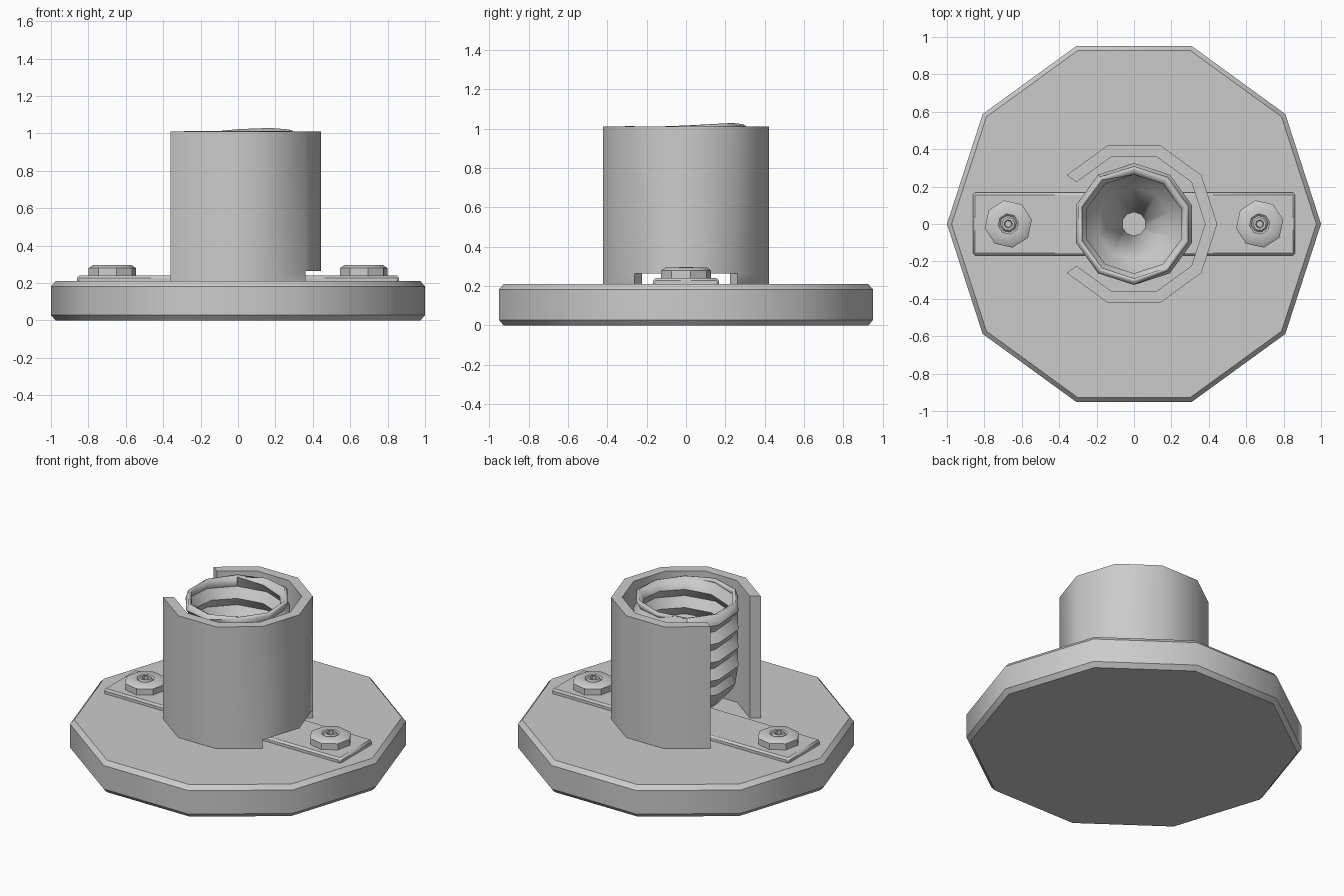
import bpy, bmesh
from math import sin, cos, pi, radians

if "Cube" in bpy.data.objects:
    bpy.data.objects.remove(bpy.data.objects["Cube"])


def finish(name, bm, bevel=0.0, thickness=0.0):
    bmesh.ops.remove_doubles(bm, verts=bm.verts, dist=0.0005)
    bmesh.ops.recalc_face_normals(bm, faces=bm.faces)
    mesh = bpy.data.meshes.new(name)
    bm.to_mesh(mesh)
    bm.free()
    obj = bpy.data.objects.new(name, mesh)
    bpy.context.collection.objects.link(obj)
    if bevel:
        mod = obj.modifiers.new("bevel", 'BEVEL')
        mod.width, mod.segments = bevel, 1
        mod.limit_method, mod.angle_limit = 'ANGLE', radians(60)
    if thickness:
        mod = obj.modifiers.new("wall", 'SOLIDIFY')
        mod.thickness, mod.offset = thickness, 0
    bpy.ops.object.select_all(action='DESELECT')
    obj.select_set(True)
    bpy.context.view_layer.objects.active = obj
    bpy.ops.object.shade_smooth_by_angle(angle=radians(40))
    return obj


def lathe(name, profile, sides, centre=(0, 0), turn=0.0):
    """Closed solid of revolution; profile runs bottom to top."""
    bm = bmesh.new()
    rings = []
    for r, z in profile:
        rings.append([bm.verts.new((centre[0] + r * cos(turn + 2 * pi * j / sides),
                                    centre[1] + r * sin(turn + 2 * pi * j / sides), z))
                      for j in range(sides)])
    for a, b in zip(rings, rings[1:]):
        for j in range(sides):
            k = (j + 1) % sides
            bm.faces.new((a[j], a[k], b[k], b[j]))
    bm.faces.new(rings[0][::-1])
    bm.faces.new(rings[-1])
    return finish(name, bm)


# Ten-sided base plate with chamfered rims
lathe("base_plate", [(0.975, 0), (1, 0.028), (1, 0.182), (0.975, 0.21)], 10)

# Mounting strip across the plate
bm = bmesh.new()
bmesh.ops.create_cube(bm, size=1)
for v in bm.verts:
    v.co = (v.co.x * 1.724, v.co.y * 0.336, 0.2175 + v.co.z * 0.045)
finish("mounting_strip", bm, bevel=0.012)

# Screws with a stepped centre recess
for side, label in ((-1, "left"), (1, "right")):
    lathe(label + "_screw", [(0.128, 0.235), (0.128, 0.28), (0.105, 0.295), (0.055, 0.295),
                             (0.045, 0.285), (0.035, 0.297), (0.022, 0.297), (0.018, 0.275)],
          8, (side * 0.672, 0), radians(10))

# C-shaped shroud: open on the left, notched over the strip on the right
bm = bmesh.new()
grid = {}
for i in range(9):
    a = radians(-144 + 36 * i)
    for m, r in enumerate((0.38, 0.445)):
        for l, z in enumerate((0.205, 0.265, 1.01)):
            grid[i, m, l] = bm.verts.new((r * cos(a), r * sin(a), z))
walls = set()
for i in range(8):
    for l in range(2):
        if l == 0 and i in (3, 4):
            continue
        for axis in range(3):
            for end in range(2):
                quad = []
                for u, w in ((0, 0), (1, 0), (1, 1), (0, 1)):
                    step = [u, w]
                    step.insert(axis, end)
                    quad.append((i + step[0], step[1], l + step[2]))
                key = tuple(sorted(quad))
                walls ^= {key}  # faces shared by two cells cancel out
for k in sorted(walls):
    bm.faces.new([grid[k[n]] for n in (0, 1, 3, 2)])
finish("shroud", bm)

# Threaded socket sleeve, continued by a funnel down to the contact
bm = bmesh.new()
SIDES, PITCH, LOW = 10, 0.12, 0.48
funnel = [(0.065, 0.225), (0.205, 0.36), (0.28, 0.45)]
columns = []
for j in range(SIDES + 1):
    a = 2 * pi * j / SIDES + radians(18)
    top = 1.008 + 0.016 * max(0, cos(a - radians(54))) ** 3
    pts = funnel + [(0.295, LOW)]
    for i in range(-2, 14):
        z = LOW + (i / 2 + j / SIDES) * PITCH
        if LOW + 0.005 < z < top - 0.015:
            pts.append((0.315 if i % 2 else 0.275, z))
        elif z >= top - 0.015:
            pts.append((0.3, top))
        else:
            pts.append((0.295, LOW))
    columns.append([bm.verts.new((r * cos(a), r * sin(a), z)) for r, z in pts])
for a, b in zip(columns, columns[1:]):
    for i in range(len(a) - 1):
        bm.faces.new((a[i], b[i], b[i + 1], a[i + 1]))
finish("threaded_socket", bm, thickness=0.022)

# Contact at the bottom of the funnel
lathe("centre_contact", [(0.065, 0.2), (0.065, 0.24)], 10, turn=radians(18))
